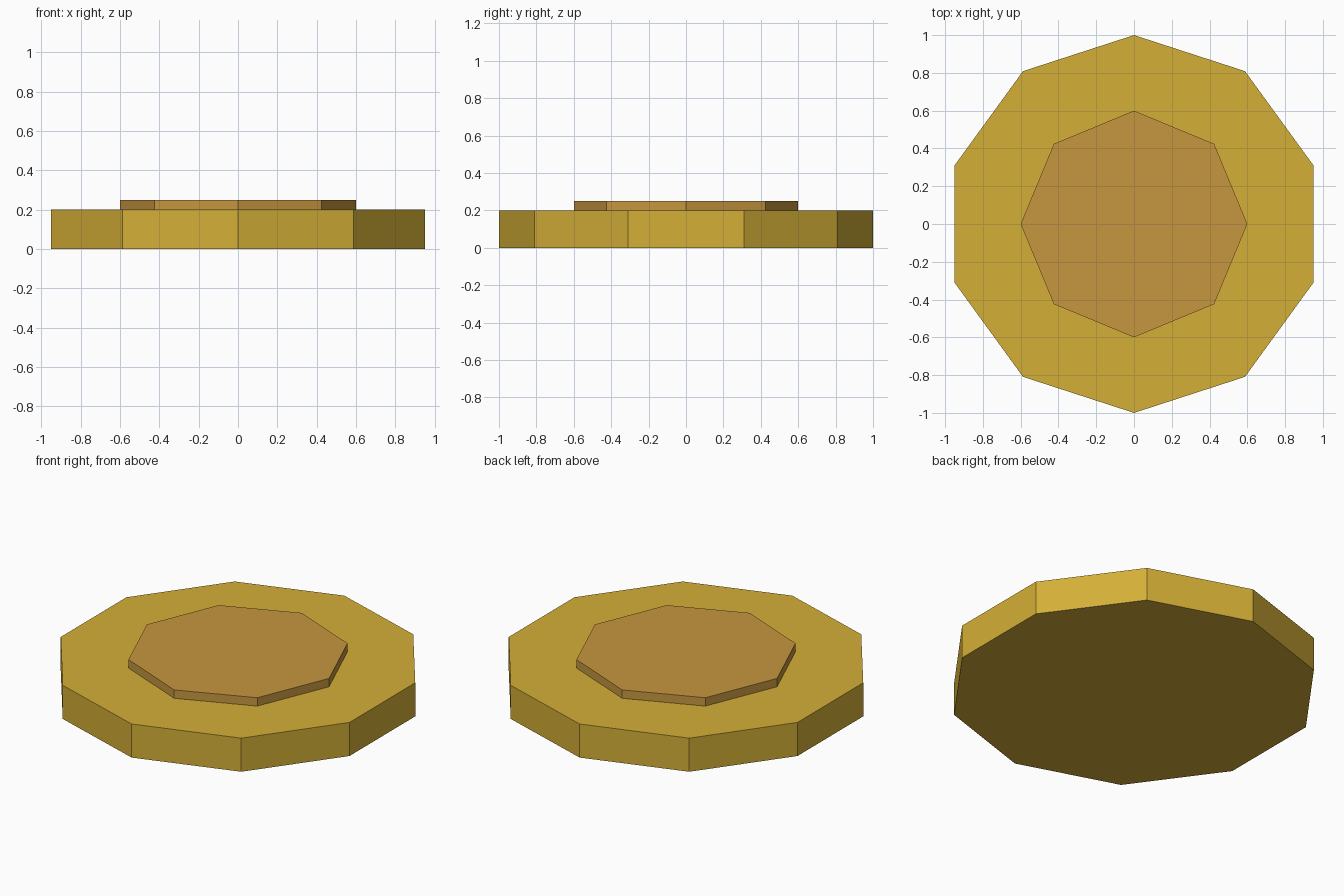
import bpy

if "Cube" in bpy.data.objects:
    bpy.data.objects.remove(bpy.data.objects["Cube"])


def srgb(r, g, b):
    """Convert 0-255 display values to a linear colour."""
    def lin(c):
        c /= 255
        return c / 12.92 if c <= 0.04045 else ((c + 0.055) / 1.055) ** 2.4
    return (lin(r), lin(g), lin(b), 1)


def material(name, colour):
    mat = bpy.data.materials.new(name)
    mat.diffuse_color = colour
    mat.use_nodes = True
    mat.node_tree.nodes["Principled BSDF"].inputs["Base Color"].default_value = mat.diffuse_color
    return mat


def disc(name, sides, radius, z0, z1, mat):
    """Flat-faced prism between two heights."""
    bpy.ops.mesh.primitive_cylinder_add(
        vertices=sides, radius=radius, depth=z1 - z0,
        location=(0, 0, (z0 + z1) / 2))
    obj = bpy.context.object
    obj.name = name
    obj.data.materials.append(mat)
    return obj


gold = material("gold", srgb(212, 175, 55))
bronze = material("bronze", srgb(198, 151, 63))

# Ten-sided coin body
disc("coin_body", 10, 1.0, 0.0, 0.2, gold)
# Eight-sided raised centre
disc("raised_centre", 8, 0.6, 0.2, 0.25, bronze)
